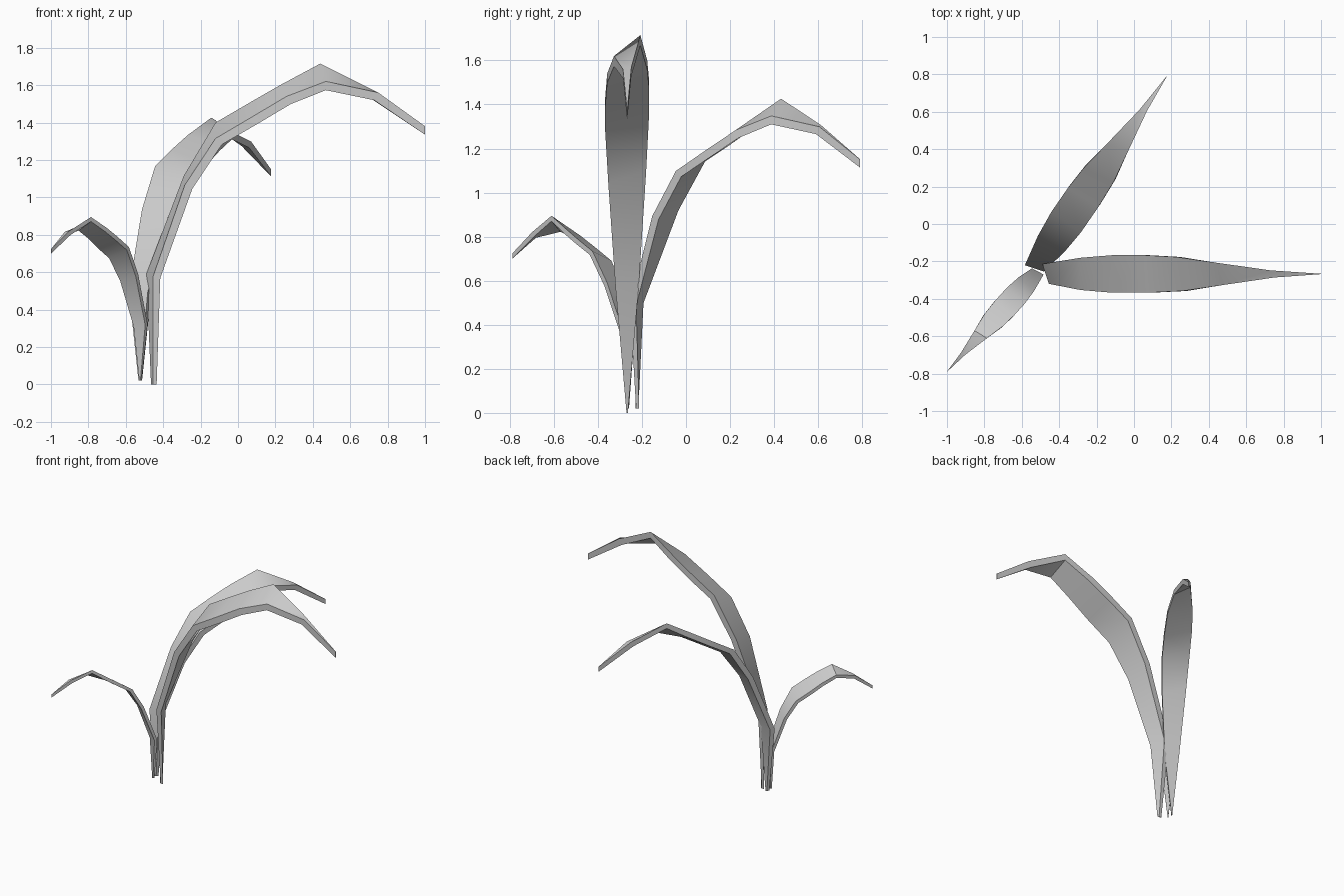
import bpy, bmesh, math
from mathutils import Vector, Matrix

if "Cube" in bpy.data.objects:
    bpy.data.objects.remove(bpy.data.objects["Cube"])

# Blade rings: right edge (u, z), left edge (u, z), half width, thickness
RINGS = [
    ((0.00, 0.00), (-0.01, 0.00), 0.003, 0.02),
    ((0.00, 0.575), (-0.035, 0.59), 0.053, 0.04),
    ((0.17, 1.065), (0.165, 1.115), 0.086, 0.045),
    ((0.335, 1.315), (0.335, 1.40), 0.100, 0.047),
    ((0.53, 1.43), (0.515, 1.505), 0.100, 0.047),
    ((0.715, 1.54), (0.68, 1.60), 0.091, 0.047),
    ((0.925, 1.62), (0.895, 1.715), 0.060, 0.047),
    ((1.205, 1.56), (1.185, 1.57), 0.019, 0.046),
    ((1.455, 1.38), (1.455, 1.38), 0.001, 0.045),
]


def blade(name, base, angle, length, width, height):
    """One arched, tapering, twisted leaf of constant thickness."""
    mids = [Vector((r[0][0] + r[1][0], 0, r[0][1] + r[1][1])) / 2 for r in RINGS]
    bm = bmesh.new()
    rings = []
    for i, (right, left, half, thick) in enumerate(RINGS):
        t = (mids[min(i + 1, len(mids) - 1)] - mids[max(i - 1, 0)]).normalized()
        under = Vector((t.z, 0, -t.x)) * thick
        r = Vector((right[0], -half, right[1]))
        l = Vector((left[0], half, left[1]))
        if i == len(mids) - 1:
            under = Vector((0, 0, -thick))
        if i == 0:
            under = Vector((thick, 0, 0))
        rings.append([bm.verts.new(p) for p in (r, l, l + under, r + under)])
    for a, b in zip(rings, rings[1:]):
        for k in range(4):
            n = (k + 1) % 4
            bm.faces.new((a[k], a[n], b[n], b[k]))
    bm.faces.new(rings[0][::-1])
    bm.faces.new(rings[-1])
    bm.transform(Matrix.Translation(base) @ Matrix.Rotation(math.radians(angle), 4, 'Z')
                 @ Matrix.Diagonal((length, width, height, 1)))
    bmesh.ops.recalc_face_normals(bm, faces=bm.faces)
    mesh = bpy.data.meshes.new(name)
    bm.to_mesh(mesh)
    bm.free()
    ob = bpy.data.objects.new(name, mesh)
    bpy.context.collection.objects.link(ob)
    bpy.ops.object.select_all(action='DESELECT')
    ob.select_set(True)
    bpy.context.view_layer.objects.active = ob
    bpy.ops.object.shade_smooth_by_angle(angle=math.radians(40))


# Three leaves fanning out from one clump
blade("large_leaf", (-0.455, -0.267, 0), 0, 1, 1, 1)
blade("middle_leaf", (-0.525, -0.225, 0.02), 55.4, 0.847, 0.96, 0.82)
blade("small_leaf", (-0.52, -0.26, 0.02), 227.8, 0.49, 0.64, 0.51)
